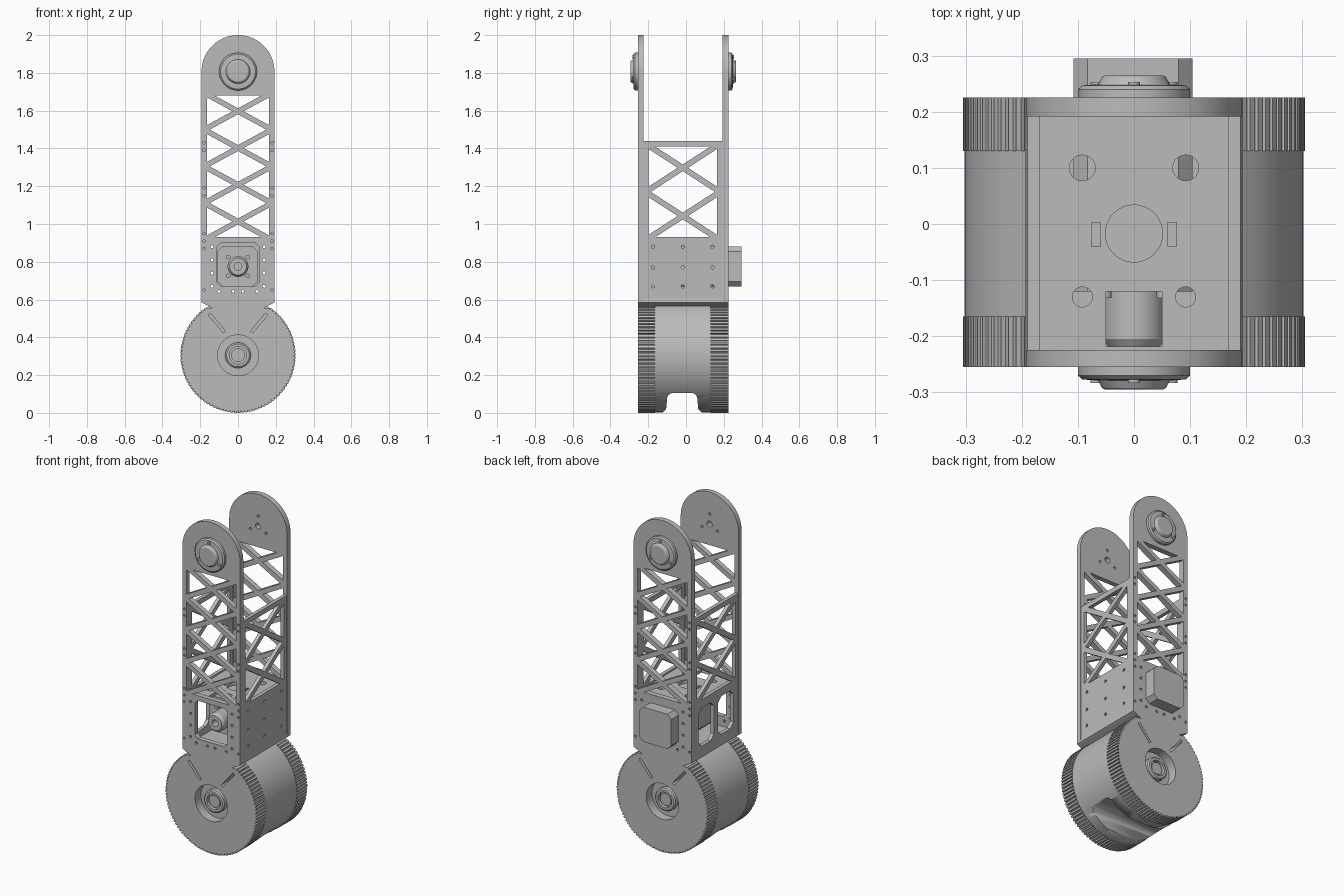
import bpy, bmesh
from math import sin, cos, pi, radians
from mathutils import Matrix, Vector

if "Cube" in bpy.data.objects:
    bpy.data.objects.remove(bpy.data.objects["Cube"])

metal = bpy.data.materials.new("grey_metal")
metal.use_nodes = True
GREY = (0.5, 0.5, 0.5, 1)
metal.diffuse_color = GREY
metal.node_tree.nodes["Principled BSDF"].inputs["Base Color"].default_value = GREY

# Drawing planes: local x, y, depth -> world
PLANES = {
    "xz": Matrix(((1, 0, 0, 0), (0, 0, -1, 0), (0, 1, 0, 0), (0, 0, 0, 1))),
    "yz": Matrix(((0, 0, 1, 0), (1, 0, 0, 0), (0, 1, 0, 0), (0, 0, 0, 1))),
    "xy": Matrix.Identity(4),
}
DEPTH = {"xz": Vector((0, 1, 0)), "yz": Vector((1, 0, 0)), "xy": Vector((0, 0, 1))}


def finish(name, mesh):
    ob = bpy.data.objects.new(name, mesh)
    bpy.context.collection.objects.link(ob)
    mesh.materials.clear()
    mesh.materials.append(metal)
    bpy.ops.object.select_all(action="DESELECT")
    ob.select_set(True)
    bpy.context.view_layer.objects.active = ob
    bpy.ops.object.shade_smooth_by_angle(angle=radians(30))
    return ob


def evaluated_mesh(ob):
    bpy.context.view_layer.update()
    graph = bpy.context.evaluated_depsgraph_get()
    return bpy.data.meshes.new_from_object(ob.evaluated_get(graph))


def slab(name, loops, plane, lo, hi):
    """Extrude an outline (first loop) with holes (other loops) from lo to hi."""
    cu = bpy.data.curves.new(name, "CURVE")
    cu.dimensions, cu.fill_mode, cu.extrude = "2D", "BOTH", (hi - lo) / 2
    for loop in loops:
        sp = cu.splines.new("POLY")
        sp.points.add(len(loop) - 1)
        for p, (a, b) in zip(sp.points, loop):
            p.co = (a, b, 0, 1)
        sp.use_cyclic_u = True
    tmp = bpy.data.objects.new("tmp", cu)
    bpy.context.collection.objects.link(tmp)
    mesh = evaluated_mesh(tmp)
    bpy.data.objects.remove(tmp)
    mesh.transform(Matrix.Translation(DEPTH[plane] * (lo + hi) / 2) @ PLANES[plane])
    bm = bmesh.new()
    bm.from_mesh(mesh)
    bmesh.ops.remove_doubles(bm, verts=bm.verts, dist=1e-5)
    bmesh.ops.recalc_face_normals(bm, faces=bm.faces)
    bm.to_mesh(mesh)
    bm.free()
    return finish(name, mesh)


def lathe(name, profile, z, y, side):
    """Turn (radius, height) points about a y axis, facing side."""
    bm = bmesh.new()
    vs = [bm.verts.new((r, y + side * h, z)) for r, h in profile]
    es = [bm.edges.new(pair) for pair in zip(vs, vs[1:])]
    bmesh.ops.spin(bm, geom=vs + es, cent=(0, y, z), axis=(0, 1, 0), angle=2 * pi, steps=48)
    bmesh.ops.remove_doubles(bm, verts=bm.verts, dist=1e-5)
    bmesh.ops.recalc_face_normals(bm, faces=bm.faces)
    mesh = bpy.data.meshes.new(name)
    bm.to_mesh(mesh)
    bm.free()
    return finish(name, mesh)


def circle(a, b, r, n=12):
    return [(a + r * cos(2 * pi * i / n), b + r * sin(2 * pi * i / n)) for i in range(n)]


def rect(a0, a1, b0, b1, c=0.0):
    if not c:
        return [(a0, b0), (a1, b0), (a1, b1), (a0, b1)]
    return [(a0 + c, b0), (a1 - c, b0), (a1, b0 + c), (a1, b1 - c),
            (a1 - c, b1), (a0 + c, b1), (a0, b1 - c), (a0, b0 + c)]


def inset(poly, d):
    """Shrink a counter-clockwise convex polygon by d."""
    pts, out = [Vector(p) for p in poly], []
    for i, p in enumerate(pts):
        e0, e1 = (p - pts[i - 1]).normalized(), (pts[(i + 1) % len(pts)] - p).normalized()
        n0, n1 = Vector((-e0.y, e0.x)), Vector((-e1.y, e1.x))
        out.append(tuple(p + (n0 + n1) * d / (1 + n0.dot(n1))))
    return out


def truss(mid, half, z0, z1, cells, bar):
    """Window openings left between crossed struts."""
    d = bar / 2
    L, R, z0, z1 = mid - half - d, mid + half + d, z0 - d, z1 + d
    h = (z1 - z0) / cells
    polys = [[(L, z0), (R, z0), (mid, z0 + h / 2)], [(R, z1), (L, z1), (mid, z1 - h / 2)]]
    for i in range(cells):
        b, t = z0 + i * h, z0 + (i + 1) * h
        m = (b + t) / 2
        polys += [[(L, b), (mid, m), (L, t)], [(R, t), (mid, m), (R, b)]]
        if i < cells - 1:
            polys.append([(mid, m), (R, t), (mid, t + h / 2), (L, t)])
    return [inset(p, d) for p in polys]


# Front and back plates with round tops
W, HUB_Z, AXLE_Z, CUT_Z = 0.193, 1.807, 0.305, 0.555
arch = [(W * cos(pi * i / 32), HUB_Z + W * sin(pi * i / 32)) for i in range(33)]
outline = arch + [(-W, 0.585), (-0.135, CUT_Z), (0.135, CUT_Z), (W, 0.585)]
holes = truss(0, 0.165, 0.93, 1.68, 4, 0.028) + [circle(0, HUB_Z, 0.018)]
holes += [circle(0.06 * cos(a), HUB_Z + 0.06 * sin(a), 0.008) for a in (pi / 2, pi * 7 / 6, pi * 11 / 6)]
for s in (-1, 1):
    holes += [circle(s * 0.181, z, 0.007, 8) for z in (0.65, 0.87, 0.91, 0.95, 1.15, 1.19, 1.39, 1.43)]
    holes += [circle(s * 0.138, z, 0.008, 8) for z in (0.67, 0.74, 0.81, 0.88)]
    holes += [circle(s * x, 0.643, 0.008, 8) for x in (0.025, 0.1)]
window = rect(-0.11, 0.11, 0.67, 0.9, 0.02)
slab("front_plate", [outline] + holes + [window], "xz", -0.255, -0.225)
slab("back_plate", [outline] + holes, "xz", 0.192, 0.225)

# Side panels
MID = -0.017
panel = rect(-0.225, 0.192, 0.6, 1.44)
lattice = truss(MID, 0.182, 0.93, 1.41, 2, 0.03)
bolts = [circle(y, z, 0.009, 8) for y in (-0.175, MID, 0.14) for z in (0.67, 0.77, 0.88)]
slab("right_hand_panel", [panel] + lattice + bolts, "yz", 0.168, 0.19)
ports = [rect(-0.18, -0.035, 0.65, 0.88, 0.03), rect(0.005, 0.15, 0.65, 0.88, 0.03)]
slab("left_hand_panel", [panel] + lattice + ports, "yz", -0.19, -0.168)

# Floor above the motor, and neck below it
floor_holes = [circle(0, MID, 0.051, 32), rect(-0.05, 0.05, -0.218, -0.12)]
for s in (-1, 1):
    floor_holes += [circle(s * 0.092, 0.1, 0.023, 20), circle(s * 0.092, -0.13, 0.018, 20),
                    rect(s * 0.068 - 0.008, s * 0.068 + 0.008, -0.04, 0.003)]
slab("motor_bay_floor", [rect(-0.168, 0.168, -0.225, 0.192)] + floor_holes, "xy", 0.9, 0.92)
neck = [(-W, 0.585), (-0.135, CUT_Z), (0.135, CUT_Z), (W, 0.585), (0.19, 0.61), (-0.19, 0.61)]
slab("neck_block", [neck], "xz", -0.225, 0.192)

# Motor: body through the back plate, shaft boss and mounting screws
slab("motor_body", [rect(-0.108, 0.104, 0.67, 0.88, 0.025)], "xz", -0.12, 0.295)
lathe("motor_boss", [(0.055, 0), (0.055, 0.085), (0.045, 0.1), (0.02, 0.1), (0.02, 0.05), (0, 0.05)],
      0.775, -0.12, -1)
for i, (x, z) in enumerate((a, b) for a in (-0.052, 0.052) for b in (-0.05, 0.05)):
    lathe(f"motor_screw_{i}", [(0.012, 0), (0.012, 0.012), (0, 0.012)], 0.775 + z, -0.12, -1).location.x = x

# Pivot hubs at the top
for name, y, side in (("front", -0.255, -1), ("back", 0.225, 1)):
    lathe(name + "_hub", [(0.1, 0), (0.1, 0.015), (0.092, 0.022), (0.064, 0.024),
                          (0.057, 0.037), (0.052, 0.04), (0, 0.04)], HUB_Z, y, side)
    for i in range(3):
        a = pi / 2 + i * 2 * pi / 3
        screw = lathe(f"{name}_hub_screw_{i}", [(0.011, 0), (0.011, 0.028), (0.005, 0.028), (0.005, 0.024), (0, 0.024)],
                      HUB_Z + 0.077 * sin(a), y, side)
        screw.location.x = 0.077 * cos(a)

# Knurled wheel rims, flattened under the neck, with bearing recesses
TEETH = 96
knurl = []
for i in range(TEETH):
    for f, r in ((0, 0.305), (0.6, 0.305), (0.7, 0.296), (0.9, 0.296)):
        a = 2 * pi * (i + f) / TEETH
        knurl.append((r * cos(a), min(AXLE_Z + r * sin(a), CUT_Z)))
knurl = [p for i, p in enumerate(knurl) if not (p[1] == CUT_Z and knurl[i - 1][1] == CUT_Z
                                               and knurl[(i + 1) % len(knurl)][1] == CUT_Z)]
slots = [[(s * 0.066, 0.432), (s * 0.078, 0.424), (s * 0.158, 0.518), (s * 0.146, 0.528)] for s in (-1, 1)]
for name, lo, hi, y, side in (("front", -0.255, -0.165, -0.165, -1), ("back", 0.13, 0.225, 0.135, 1)):
    slab(name + "_wheel_rim", [knurl, circle(0, AXLE_Z, 0.108, 48)] + slots, "xz", lo, hi)
    lathe(name + "_bearing", [(0.108, 0.035), (0.068, 0.035), (0.068, 0.062), (0.06, 0.068), (0.046, 0.068),
                              (0.046, 0.045), (0.036, 0.045), (0.036, 0.06), (0, 0.06)], AXLE_Z, y, side)

# Smooth drum between the rims, with a rounded slot underneath
ring = [(x, min(z, 0.57)) for x, z in circle(0, AXLE_Z, 0.302, 96)]
ring = [p for i, p in enumerate(ring) if not (p[1] == 0.57 and ring[i - 1][1] == 0.57
                                             and ring[(i + 1) % len(ring)][1] == 0.57)]
drum = slab("wheel_drum", [ring], "xz", -0.165, 0.13)
corner = [(0.06 - 0.03 * (1 - cos(a)), 0.075 + 0.03 * sin(a)) for a in (i * pi / 12 for i in range(7))]
mirrored = [(2 * -0.02 - y, z) for y, z in reversed(corner)]
cutter = slab("slot_cutter", [[(0.085, -0.05), (0.085, 0), (0.065, 0.02)] + corner + mirrored
                              + [(-0.105, 0.02), (-0.125, 0), (-0.125, -0.05)]], "yz", -0.4, 0.4)
cutter.hide_render = True
mod = drum.modifiers.new("slot", "BOOLEAN")
mod.object, mod.operation, mod.solver = cutter, "DIFFERENCE", "EXACT"
cut_mesh = evaluated_mesh(drum)
drum.modifiers.clear()
drum.data = cut_mesh
bpy.data.objects.remove(cutter)
